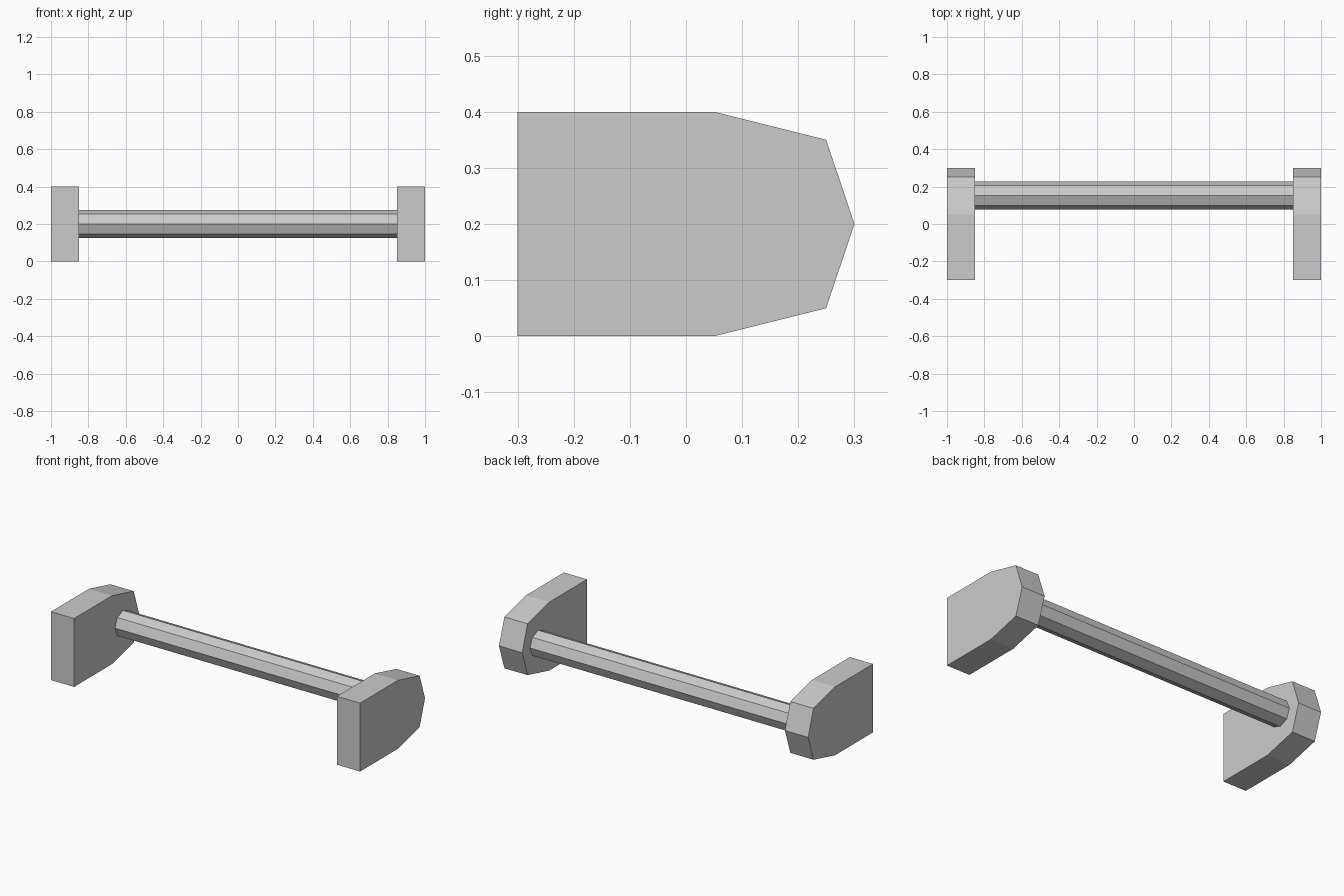
import bpy, bmesh
from math import cos, sin, pi

if "Cube" in bpy.data.objects:
    bpy.data.objects.remove(bpy.data.objects["Cube"])


def extrude_x(name, profile, x0, x1):
    """Extrude a closed (y, z) profile along x."""
    bm = bmesh.new()
    face = bm.faces.new([bm.verts.new((x0, y, z)) for y, z in profile])
    out = bmesh.ops.extrude_face_region(bm, geom=[face], use_keep_orig=True)
    verts = [v for v in out["geom"] if isinstance(v, bmesh.types.BMVert)]
    bmesh.ops.translate(bm, verts=verts, vec=(x1 - x0, 0, 0))
    bmesh.ops.recalc_face_normals(bm, faces=bm.faces[:])
    mesh = bpy.data.meshes.new(name)
    bm.to_mesh(mesh)
    bm.free()
    obj = bpy.data.objects.new(name, mesh)
    bpy.context.collection.objects.link(obj)
    return obj


# End brackets: flat at the wall side, faceted nose at the rail side
upper = [(0.3, 0.2), (0.25, 0.35), (0.05, 0.4), (-0.3, 0.4)]
lower = [(y, 0.4 - z) for y, z in reversed(upper[1:])]
for side, x0, x1 in (("left", -1.0, -0.85), ("right", 0.85, 1.0)):
    extrude_x(side + "_bracket", upper + lower, x0, x1)

# Octagonal rail between the brackets
rail = [(0.152 + 0.075 * cos(i * pi / 4), 0.2 + 0.075 * sin(i * pi / 4))
        for i in range(8)]
extrude_x("rail", rail, -0.85, 0.85)
